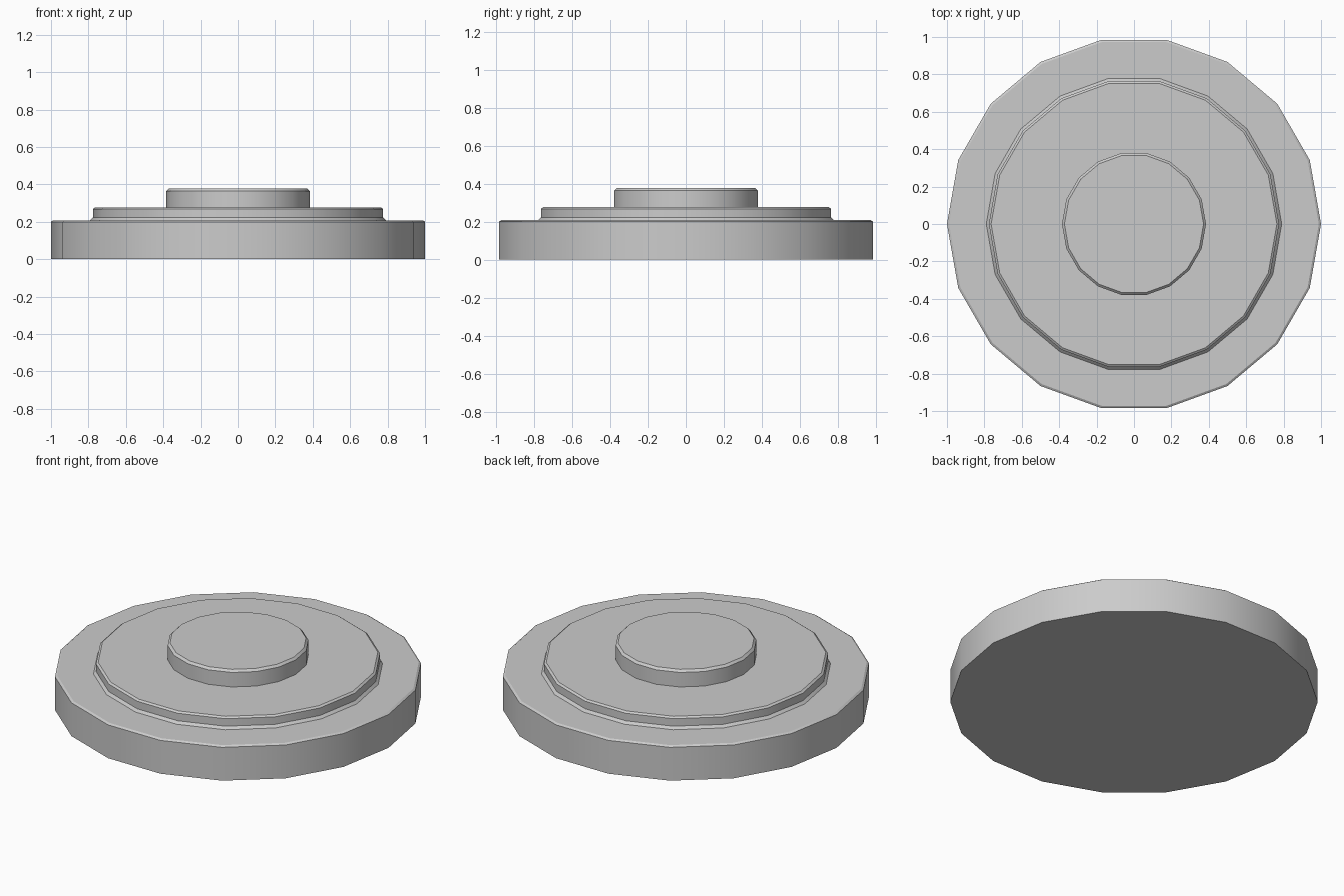
import bpy, bmesh
from math import cos, sin, radians, tau

if "Cube" in bpy.data.objects:
    bpy.data.objects.remove(bpy.data.objects["Cube"])

SIDES = 18

# Stepped outline from base to top as (radius, height)
PROFILE = [
    (1.0, 0.0), (1.0, 0.2), (0.988, 0.208),          # base disc with chamfered rim
    (0.79, 0.208), (0.776, 0.223),                   # foot of the middle step
    (0.776, 0.268), (0.764, 0.277),                  # middle step with chamfer
    (0.385, 0.277), (0.385, 0.364), (0.372, 0.377),  # centre button with chamfer
]

# Lathe the outline into closed rings
bm = bmesh.new()
rings = [[bm.verts.new((r * cos(tau * i / SIDES), r * sin(tau * i / SIDES), z))
          for i in range(SIDES)] for r, z in PROFILE]
for low, high in zip(rings, rings[1:]):
    for i in range(SIDES):
        j = (i + 1) % SIDES
        bm.faces.new((low[i], low[j], high[j], high[i]))

# Bottom and top caps
bm.faces.new(rings[0][::-1])
bm.faces.new(rings[-1])

mesh = bpy.data.meshes.new("stepped_disc")
bm.to_mesh(mesh)
bm.free()
disc = bpy.data.objects.new("stepped_disc", mesh)
bpy.context.collection.objects.link(disc)

# Smooth walls, crisp steps
bpy.context.view_layer.objects.active = disc
disc.select_set(True)
bpy.ops.object.shade_smooth_by_angle(angle=radians(30))
